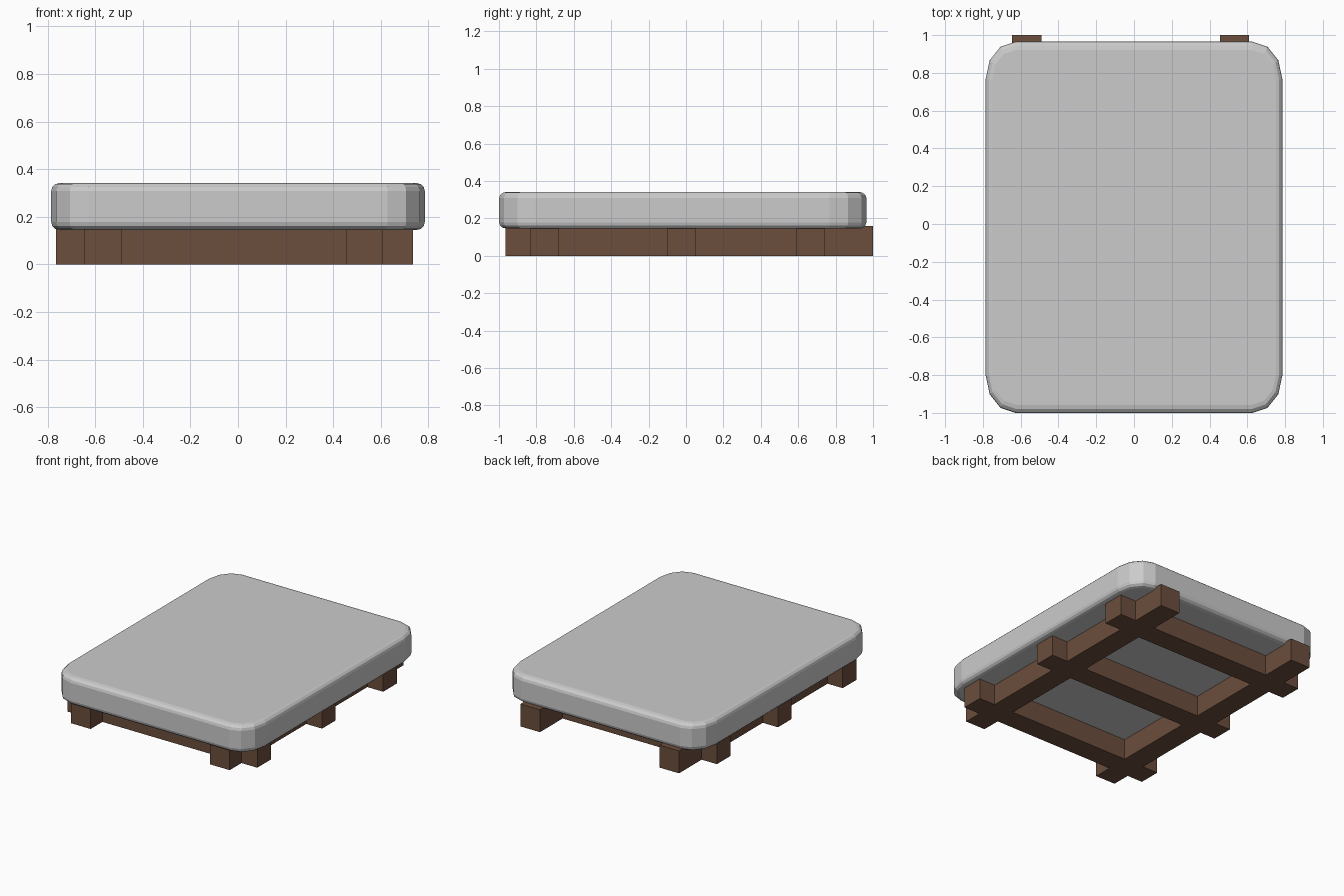
import bpy, bmesh
from mathutils import Vector

if "Cube" in bpy.data.objects:
    bpy.data.objects.remove(bpy.data.objects["Cube"])

wood = bpy.data.materials.new("brown_wood")
wood.diffuse_color = (0.147, 0.076, 0.047, 1)
wood.use_nodes = True
wood.node_tree.nodes["Principled BSDF"].inputs["Base Color"].default_value = wood.diffuse_color


def finish(name, bm, mat=None):
    bmesh.ops.recalc_face_normals(bm, faces=bm.faces)
    me = bpy.data.meshes.new(name)
    bm.to_mesh(me)
    bm.free()
    ob = bpy.data.objects.new(name, me)
    bpy.context.collection.objects.link(ob)
    if mat:
        me.materials.append(mat)
    return ob


def box(name, x0, x1, y0, y1, z0, z1):
    bm = bmesh.new()
    bmesh.ops.create_cube(bm, size=1)
    bmesh.ops.scale(bm, verts=bm.verts, vec=(x1 - x0, y1 - y0, z1 - z0))
    bmesh.ops.translate(bm, verts=bm.verts,
                        vec=((x0 + x1) / 2, (y0 + y1) / 2, (z0 + z1) / 2))
    return finish(name, bm, wood)


# Mattress: square slab, rounded corners then softened rims, stretched in y
bm = bmesh.new()
bmesh.ops.create_cube(bm, size=1)
bmesh.ops.scale(bm, verts=bm.verts, vec=(1.57, 1.57, 0.197))
upright = [e for e in bm.edges
           if abs(e.verts[0].co.z - e.verts[1].co.z) > 0.1]
bmesh.ops.bevel(bm, geom=upright, offset=0.157, segments=3,
                profile=0.5, affect='EDGES')
rims = [e for e in bm.edges
        if abs(e.verts[0].co.z - e.verts[1].co.z) < 0.01]
bmesh.ops.bevel(bm, geom=rims, offset=0.034, segments=3,
                profile=0.5, affect='EDGES')
bmesh.ops.scale(bm, verts=bm.verts, vec=(1, 1.965 / 1.57, 1))
bmesh.ops.translate(bm, verts=bm.verts, vec=Vector((0, -0.0175, 0.2435)))
finish("mattress", bm)

# Pallet base: two long rails crossed by three slats
for i, x in enumerate((-0.645, 0.455)):
    box(f"long_rail_{i + 1}", x, x + 0.155, -0.965, 1.0, 0, 0.16)
for i, y in enumerate((-0.832, -0.1, 0.59)):
    box(f"cross_slat_{i + 1}", -0.765, 0.735, y, y + 0.154, 0, 0.16)
